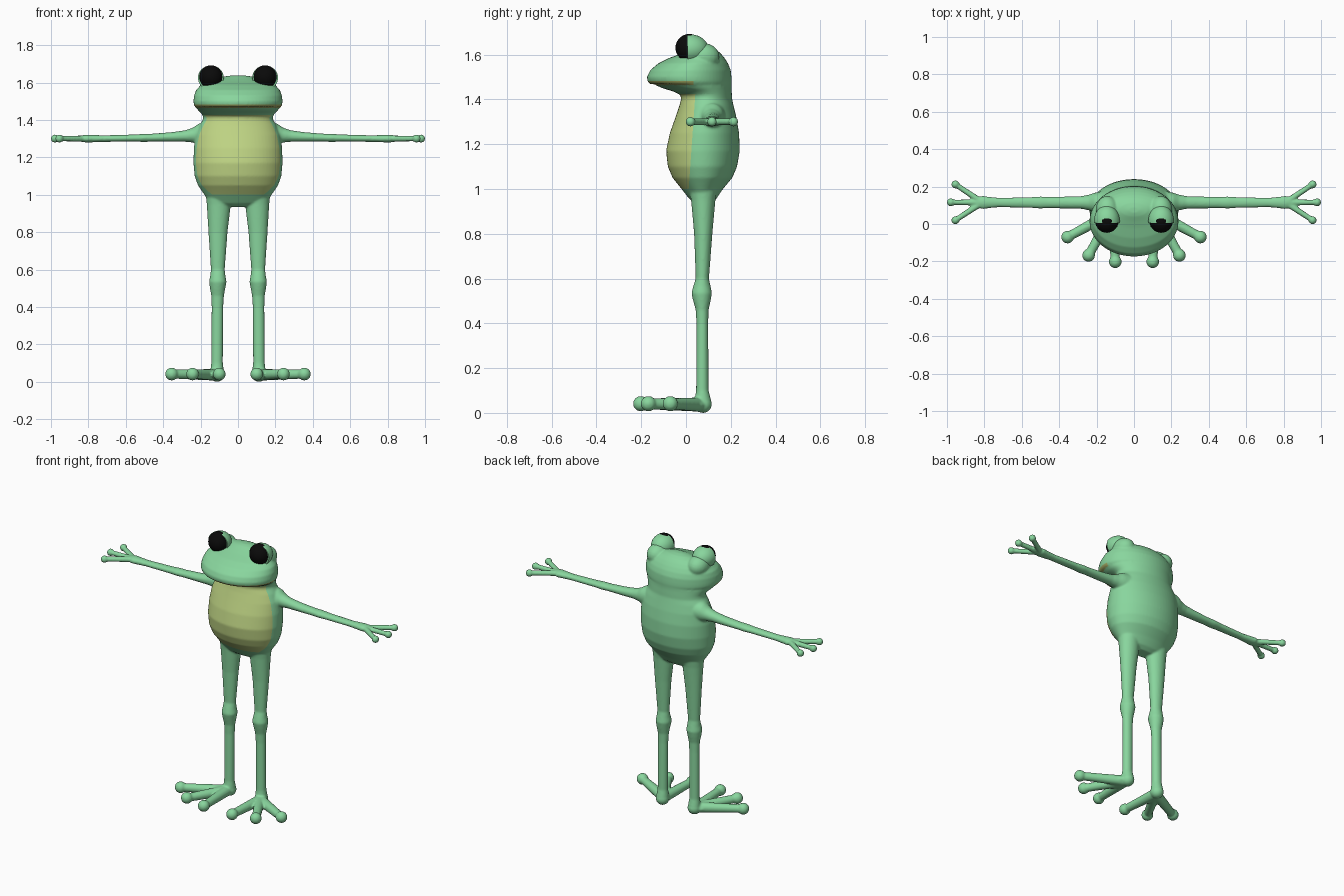
import bpy, bmesh, math
from mathutils import Vector, Matrix

if "Cube" in bpy.data.objects:
    bpy.data.objects.remove(bpy.data.objects["Cube"])


def material(name, rgb):
    m = bpy.data.materials.new(name)
    m.diffuse_color = (*rgb, 1)
    m.use_nodes = True
    m.node_tree.nodes["Principled BSDF"].inputs["Base Color"].default_value = m.diffuse_color
    return m


green = material("skin green", (0.25, 0.67, 0.34))
yellow = material("belly yellow", (0.52, 0.66, 0.23))
tan = material("lip tan", (0.38, 0.42, 0.13))
black = material("eye black", (0.003, 0.003, 0.003))


def tube(bm, pts, axis, n=32):
    """Loft of ellipses (x, y, z, radius_u, radius_v) facing one axis."""
    t = Vector(axis).normalized()
    ref = Vector((0, 1, 0)) if abs(t.z) > 0.9 else Vector((0, 0, 1))
    u = t.cross(ref).normalized()
    v = u.cross(t).normalized()
    rings = []
    for x, y, z, ru, rv in pts:
        rings.append([bm.verts.new(Vector((x, y, z))
                      + u * ru * math.cos(math.tau * i / n)
                      + v * rv * math.sin(math.tau * i / n)) for i in range(n)])
    for a, b in zip(rings, rings[1:]):
        for i in range(n):
            j = (i + 1) % n
            bm.faces.new((a[i], a[j], b[j], b[i]))
    bm.faces.new(rings[0])
    bm.faces.new(rings[-1])


def ball(bm, co, r, seg=24):
    r = r if isinstance(r, tuple) else (r, r, r)
    bmesh.ops.create_uvsphere(bm, u_segments=seg, v_segments=seg // 2, radius=1,
                              matrix=Matrix.Translation(co) @ Matrix.Diagonal((*r, 1)))


def digit(bm, a, b, r0, r1, tip):
    """Straight toe or finger with a round pad."""
    tube(bm, [(*a, r0, r0), (*b, r1, r1)], Vector(b) - Vector(a), 16)
    ball(bm, b, tip)


def add_object(name, bm, mats):
    bmesh.ops.recalc_face_normals(bm, faces=bm.faces[:])
    me = bpy.data.meshes.new(name)
    bm.to_mesh(me)
    bm.free()
    for m in mats:
        me.materials.append(m)
    for p in me.polygons:
        p.use_smooth = True
    ob = bpy.data.objects.new(name, me)
    bpy.context.collection.objects.link(ob)
    return ob


def profile(bm, rows):
    """Rows of height, front y, back y, half width."""
    tube(bm, [(0, (f + b) / 2, z, w, (b - f) / 2) for z, f, b, w in rows], (0, 0, 1), 64)


bm = bmesh.new()
# torso, neck and lower jaw
profile(bm, [(.935, .04, .11, .09), (.955, .015, .135, .15), (1.0, -.02, .165, .18),
             (1.05, -.06, .207, .214), (1.1, -.081, .228, .232), (1.17, -.089, .24, .238),
             (1.25, -.072, .237, .236), (1.32, -.047, .225, .226), (1.37, -.03, .213, .207),
             (1.40, -.022, .206, .188), (1.42, -.025, .205, .187), (1.435, -.055, .204, .197),
             (1.45, -.105, .203, .212), (1.461, -.13, .203, .22)])
# head above the mouth
profile(bm, [(1.455, -.07, .203, .19), (1.467, -.08, .203, .2), (1.468, -.16, .203, .228),
             (1.48, -.172, .204, .236), (1.50, -.174, .203, .238), (1.53, -.16, .2, .235),
             (1.56, -.125, .188, .224), (1.585, -.075, .172, .2), (1.605, -.02, .155, .165),
             (1.62, .015, .138, .12), (1.632, .04, .115, .075), (1.638, .06, .09, .03)])

for s in (1, -1):
    # brow behind each eye
    ball(bm, (s * .143, .075, 1.59), (.062, .075, .062))
    # leg
    tube(bm, [(s * x, y, z, r, r * k) for x, y, z, r, k in [
        (.1, .077, 1.03, .075, .9), (.103, .077, .95, .064, .85), (.104, .077, .9, .06, .83),
        (.107, .077, .8, .051, .8), (.108, .073, .6, .037, .8), (.108, .071, .565, .041, .95),
        (.108, .07, .535, .047, .98), (.109, .071, .5, .041, .95), (.109, .072, .46, .034, .85),
        (.11, .073, .4, .031, .85), (.112, .073, .1, .031, .9), (.112, .075, .06, .036, 1),
        (.112, .075, .03, .036, 1)]], (0, 0, 1))
    # foot
    ball(bm, (s * .112, .076, .039), .0395)
    ball(bm, (s * .135, .035, .036), (.046, .05, .026))
    for x, y in ((.1, -.202), (.243, -.168), (.355, -.07)):
        digit(bm, (s * .115, .06, .037), (s * x, y, .041), .032, .024, .0345)
    # arm
    tube(bm, [(s * x, .115, z, ru, rv) for x, z, ru, rv in [
        (.15, 1.325, .065, .07), (.21, 1.325, .052, .055), (.24, 1.319, .042, .04),
        (.28, 1.314, .034, .031), (.35, 1.309, .032, .026), (.46, 1.305, .03, .021),
        (.5, 1.304, .032, .022), (.55, 1.303, .029, .019), (.72, 1.3, .025, .0175),
        (.78, 1.3, .031, .02), (.81, 1.3, .036, .021), (.835, 1.3, .026, .018)]], (s, 0, 0))
    # hand
    for x, y in ((.955, .212), (.979, .116), (.955, .02)):
        digit(bm, (s * .81, .115, 1.3), (s * x, y, 1.3), .017, .0145, .022)
body = add_object("body", bm, [])

# melt the parts into one smooth skin
mod = body.modifiers.new("skin", 'REMESH')
mod.mode = 'VOXEL'
mod.voxel_size = 0.006
mod = body.modifiers.new("soften", 'SMOOTH')
mod.factor = 0.5
mod.iterations = 5
bpy.context.view_layer.update()
me = bpy.data.meshes.new_from_object(
    body.evaluated_get(bpy.context.evaluated_depsgraph_get()))
body.modifiers.clear()
body.data = me
me.materials.clear()
for m in (green, yellow, tan):
    me.materials.append(m)

# belly patch and lip band: cut clean borders, then colour by position
bm = bmesh.new()
bm.from_mesh(me)


def belly_edge(z):
    return .012 + .07 * (z - 1)


LIP_LOW, LIP_TOP, LIP_BACK = 1.464, 1.482, .03
cuts = [((0, 0, 1.0), (0, 0, 1), .95, 1.05), ((0, 0, 1.425), (0, 0, 1), 1.4, 1.45),
        ((0, .012, 1), (0, 1, -.07), .98, 1.45), ((0, 0, LIP_TOP), (0, 0, 1), 1.46, 1.5)]
for co, no, lo, hi in cuts:
    fs = [f for f in bm.faces if lo < f.calc_center_median().z < hi]
    es = {e for f in fs for e in f.edges}
    vs = {v for f in fs for v in f.verts}
    bmesh.ops.bisect_plane(bm, geom=fs + list(es) + list(vs), plane_co=co, plane_no=no, dist=1e-5)
for f in bm.faces:
    c = f.calc_center_median()
    f.smooth = True
    f.material_index = 0
    if 1.0 < c.z < 1.425 and c.y < belly_edge(c.z) and abs(c.x) < .25:
        f.material_index = 1
    elif LIP_LOW < c.z < LIP_TOP and c.y < LIP_BACK:
        f.material_index = 2
bm.to_mesh(me)
bm.free()

# eyes and the half-dome lids behind them
for side, s in (("left", 1), ("right", -1)):
    bm = bmesh.new()
    ball(bm, (s * .145, .015, 1.63), .062, 32)
    add_object("eye_" + side, bm, [black])

    bm = bmesh.new()
    ball(bm, (s * .145, .015, 1.625), (.069, .085, .066), 40)
    cut = bmesh.ops.bisect_plane(bm, geom=bm.verts[:] + bm.edges[:] + bm.faces[:],
                                 plane_co=(0, .006, 0), plane_no=(0, -1, 0), clear_outer=True)
    rim = [e for e in cut["geom_cut"] if isinstance(e, bmesh.types.BMEdge)]
    bmesh.ops.edgeloop_fill(bm, edges=rim)
    lid = add_object("eyelid_" + side, bm, [green])
    bpy.ops.object.select_all(action='DESELECT')
    lid.select_set(True)
    bpy.context.view_layer.objects.active = lid
    bpy.ops.object.shade_smooth_by_angle(angle=math.radians(40))
